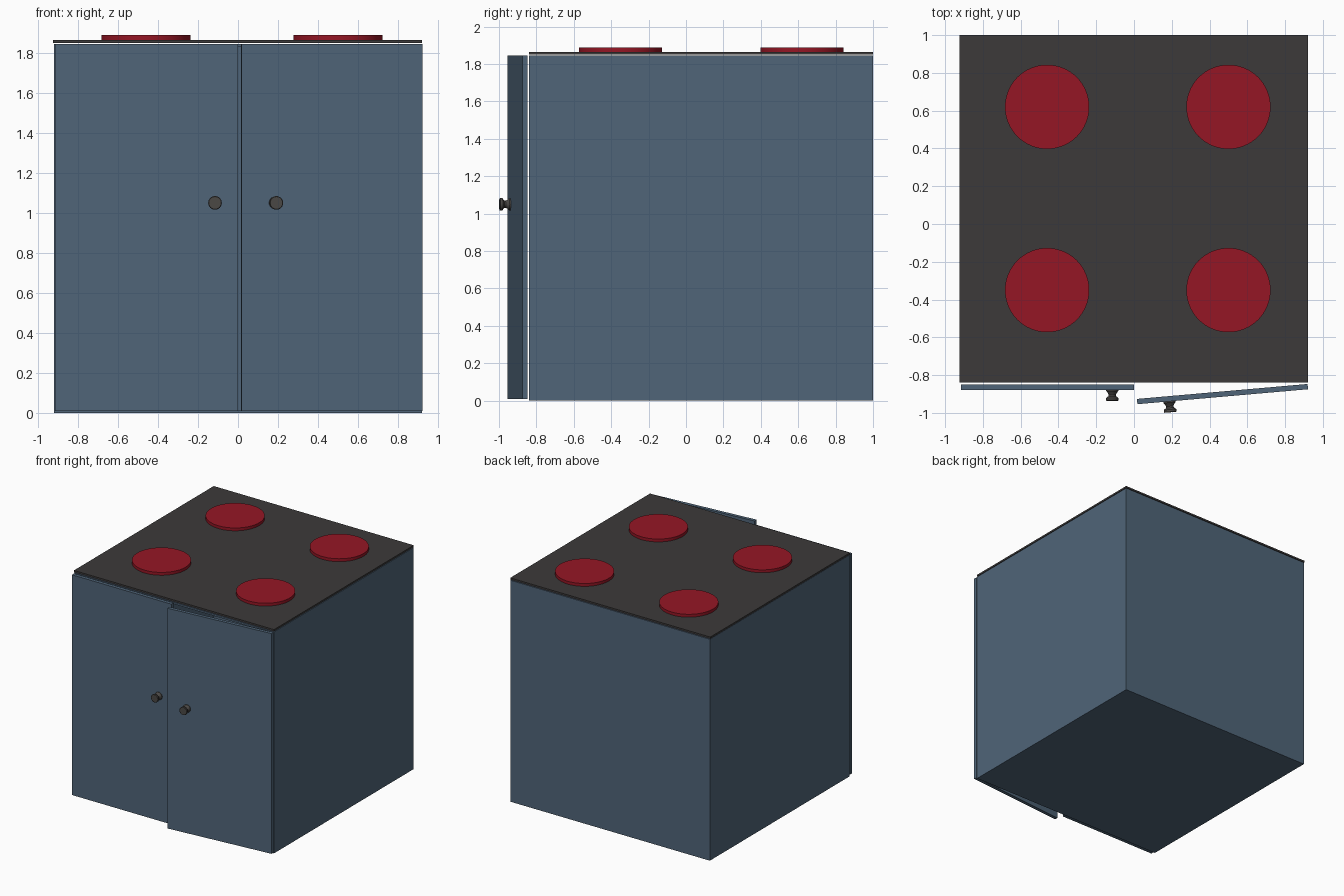
import bpy, bmesh, math
from mathutils import Matrix, Vector

if "Cube" in bpy.data.objects:
    bpy.data.objects.remove(bpy.data.objects["Cube"])


def material(name, color):
    m = bpy.data.materials.new(name)
    m.diffuse_color = (*color, 1)
    m.use_nodes = True
    m.node_tree.nodes["Principled BSDF"].inputs["Base Color"].default_value = m.diffuse_color
    return m


BLUE = material("blue_paint", (0.08, 0.13, 0.19))
DARK = material("dark_glass", (0.045, 0.042, 0.042))
RED = material("hot_red", (0.30, 0.008, 0.018))
METAL = material("knob_grey", (0.07, 0.065, 0.06))


def finish(name, bm, mat, matrix=Matrix()):
    bmesh.ops.recalc_face_normals(bm, faces=bm.faces)
    mesh = bpy.data.meshes.new(name)
    bm.to_mesh(mesh)
    bm.free()
    mesh.materials.append(mat)
    ob = bpy.data.objects.new(name, mesh)
    ob.matrix_world = matrix
    bpy.context.collection.objects.link(ob)
    return ob


def box_bm(lo, hi):
    bm = bmesh.new()
    lo, hi = Vector(lo), Vector(hi)
    bmesh.ops.create_cube(bm, size=1, matrix=Matrix.Translation((lo + hi) / 2)
                          @ Matrix.Diagonal((*(hi - lo), 1)))
    return bm


def smooth(ob):
    bpy.ops.object.select_all(action='DESELECT')
    bpy.context.view_layer.objects.active = ob
    ob.select_set(True)
    bpy.ops.object.shade_smooth_by_angle(angle=math.radians(35))


# Hollow cabinet, open at the front behind the doors
bm = box_bm((-0.92, -0.84, 0), (0.92, 1.0, 1.845))
bm.faces.ensure_lookup_table()
front = min(bm.faces, key=lambda f: f.calc_center_median().y)
inset = bmesh.ops.inset_region(bm, faces=[front], thickness=0.02)
push = bmesh.ops.extrude_face_region(bm, geom=[front])
verts = [g for g in push["geom"] if isinstance(g, bmesh.types.BMVert)]
bmesh.ops.translate(bm, verts=verts, vec=(0, 1.82, 0))
if front.is_valid:
    bmesh.ops.delete(bm, geom=[front], context='FACES_ONLY')
finish("cabinet", bm, BLUE)

# Cooktop slab
finish("cooktop", box_bm((-0.924, -0.84, 1.85), (0.92, 1.0, 1.865)), DARK)

# Four burners
for i, (x, y) in enumerate([(-0.46, 0.62), (0.5, 0.62), (-0.46, -0.35), (0.5, -0.35)]):
    bm = bmesh.new()
    bmesh.ops.create_cone(bm, cap_ends=True, segments=64, radius1=0.223, radius2=0.223,
                          depth=0.025, matrix=Matrix.Translation((x, y, 1.8765)))
    smooth(finish(f"burner_{i + 1}", bm, RED))

# Knob profile: radius, distance out from the door face
PROFILE = [(0, 0), (0.032, 0), (0.032, 0.006), (0.024, 0.016), (0.019, 0.026),
           (0.021, 0.034), (0.033, 0.043), (0.034, 0.055), (0.031, 0.058), (0, 0.058)]


def door(name, side, hinge, angle, width, knob_x):
    # Door is modelled from its hinge edge, then swung open
    m = Matrix.Translation(hinge) @ Matrix.Rotation(math.radians(angle), 4, 'Z')
    a, b = sorted((0, -side * width))
    finish(name + "_door", box_bm((a, -0.028, 0.01), (b, 0, 1.845)), BLUE, m)
    bm = bmesh.new()
    vs = [bm.verts.new((r, -0.028 - d, 0)) for r, d in PROFILE]
    es = [bm.edges.new(p) for p in zip(vs, vs[1:])]
    bmesh.ops.spin(bm, geom=vs + es, cent=(0, 0, 0), axis=(0, 1, 0),
                   angle=math.tau, steps=32, use_merge=True)
    bmesh.ops.remove_doubles(bm, verts=bm.verts, dist=1e-5)
    smooth(finish(name + "_knob", bm, METAL, m @ Matrix.Translation((-side * knob_x, 0, 1.05))))


# Left door closed, right door ajar
door("left", -1, (-0.916, -0.85, 0), 0, 0.916, 0.801)
door("right", 1, (0.919, -0.847, 0), 5, 0.907, 0.737)
